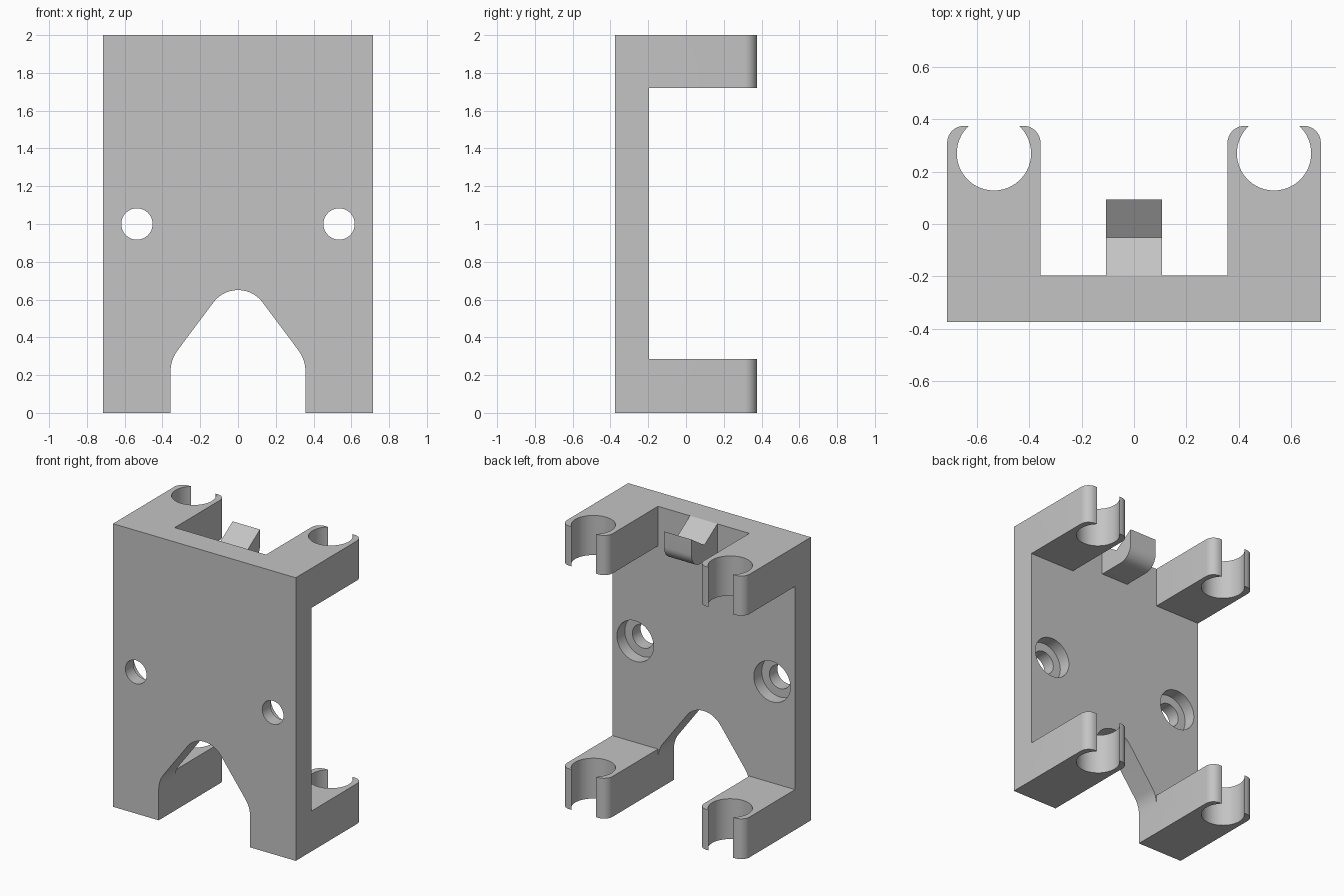
import bpy, bmesh, math
from mathutils import Vector

if "Cube" in bpy.data.objects:
    bpy.data.objects.remove(bpy.data.objects["Cube"])

GREY = bpy.data.materials.new("plain_grey")
GREY.diffuse_color = (0.55, 0.55, 0.55, 1)
GREY.use_nodes = True
GREY.node_tree.nodes["Principled BSDF"].inputs["Base Color"].default_value = GREY.diffuse_color


def arc(cx, cy, r, a0, a1, n):
    """Points on an arc, angles in degrees."""
    return [(cx + r * math.cos(math.radians(a0 + (a1 - a0) * i / n)),
             cy + r * math.sin(math.radians(a0 + (a1 - a0) * i / n)))
            for i in range(n + 1)]


def prism(name, pts, place, depth):
    """Extrude a 2D outline; place maps (u, v) to 3D, depth is the sweep vector."""
    bm = bmesh.new()
    face = bm.faces.new([bm.verts.new(place(u, v)) for u, v in pts])
    res = bmesh.ops.extrude_face_region(bm, geom=[face])
    bmesh.ops.translate(bm, vec=Vector(depth),
                        verts=[g for g in res["geom"] if isinstance(g, bmesh.types.BMVert)])
    bmesh.ops.recalc_face_normals(bm, faces=bm.faces)
    mesh = bpy.data.meshes.new(name)
    bm.to_mesh(mesh)
    bm.free()
    mesh.materials.append(GREY)
    obj = bpy.data.objects.new(name, mesh)
    bpy.context.collection.objects.link(obj)
    return obj


def combine(target, tool, operation):
    """Apply a boolean and remove the tool object."""
    bpy.context.view_layer.objects.active = target
    mod = target.modifiers.new("bool", 'BOOLEAN')
    mod.operation = operation
    mod.solver = 'EXACT'
    mod.object = tool
    bpy.ops.object.modifier_apply(modifier=mod.name)
    bpy.data.objects.remove(tool, do_unlink=True)


W, IN = 0.714, 0.357            # half width, inner side of the arms
FRONT, PLATE, BACK = -0.375, -0.197, 0.375

# Back plate with the rounded notch at the bottom
tilt = math.degrees(math.atan2(0.6, 0.8))
side = [(IN, 0)] + arc(IN - 0.185, 0.22, 0.185, 0, tilt, 8)
crown = arc(0, 0.487, 0.163, tilt, 180 - tilt, 20)
outline = [(W, 0)] + side + crown + [(-x, z) for x, z in reversed(side)] + [(-W, 0), (-W, 2), (W, 2)]
bracket = prism("rod_clip_bracket", outline, lambda u, v: (u, FRONT, v), (0, PLATE - FRONT, 0))

# Four arms ending in open round clips
cx, cy, r, rc = 0.535, 0.27, 0.142, 0.065
gap = math.degrees(math.asin((BACK - cy) / r))
arm_outline = ([(IN, -0.3), (W, -0.3)]
               + arc(W - rc, BACK - rc, rc, 0, 90, 8)
               + arc(cx, cy, r, gap, -180 - gap, 40)
               + arc(IN + rc, BACK - rc, rc, 90, 180, 8))
for s in (-1, 1):
    for z0, z1 in ((0, 0.285), (1.72, 2)):
        arm = prism("clip_arm", arm_outline, lambda u, v: (s * u, v, z0), (0, 0, z1 - z0))
        combine(bracket, arm, 'UNION')

# V-topped hook in the upper gap
hook_outline = ([(-0.3, 2), (PLATE, 2), (-0.052, 1.905), (0.093, 2)]
                + arc(-0.007, 1.89, 0.1, 0, -90, 12) + [(-0.3, 1.79)])
hook = prism("hook", hook_outline, lambda u, v: (-0.107, u, v), (0.214, 0, 0))
combine(bracket, hook, 'UNION')

# Screw holes, wider from the inside
for s in (-1, 1):
    for rad, y0 in ((0.083, -0.6), (0.143, -0.285)):
        cutter = prism("hole_cutter", arc(s * cx, 1.0, rad, 0, 360, 40)[:-1],
                       lambda u, v: (u, y0, v), (0, 0.1 - y0, 0))
        combine(bracket, cutter, 'DIFFERENCE')

# Merge coplanar faces and shade the curves smooth
bm = bmesh.new()
bm.from_mesh(bracket.data)
bmesh.ops.remove_doubles(bm, verts=bm.verts, dist=0.0001)
bmesh.ops.dissolve_limit(bm, angle_limit=math.radians(0.5), verts=bm.verts, edges=bm.edges)
bm.to_mesh(bracket.data)
bm.free()
bpy.ops.object.select_all(action='DESELECT')
bracket.select_set(True)
bpy.context.view_layer.objects.active = bracket
bpy.ops.object.shade_smooth_by_angle(angle=math.radians(25))
